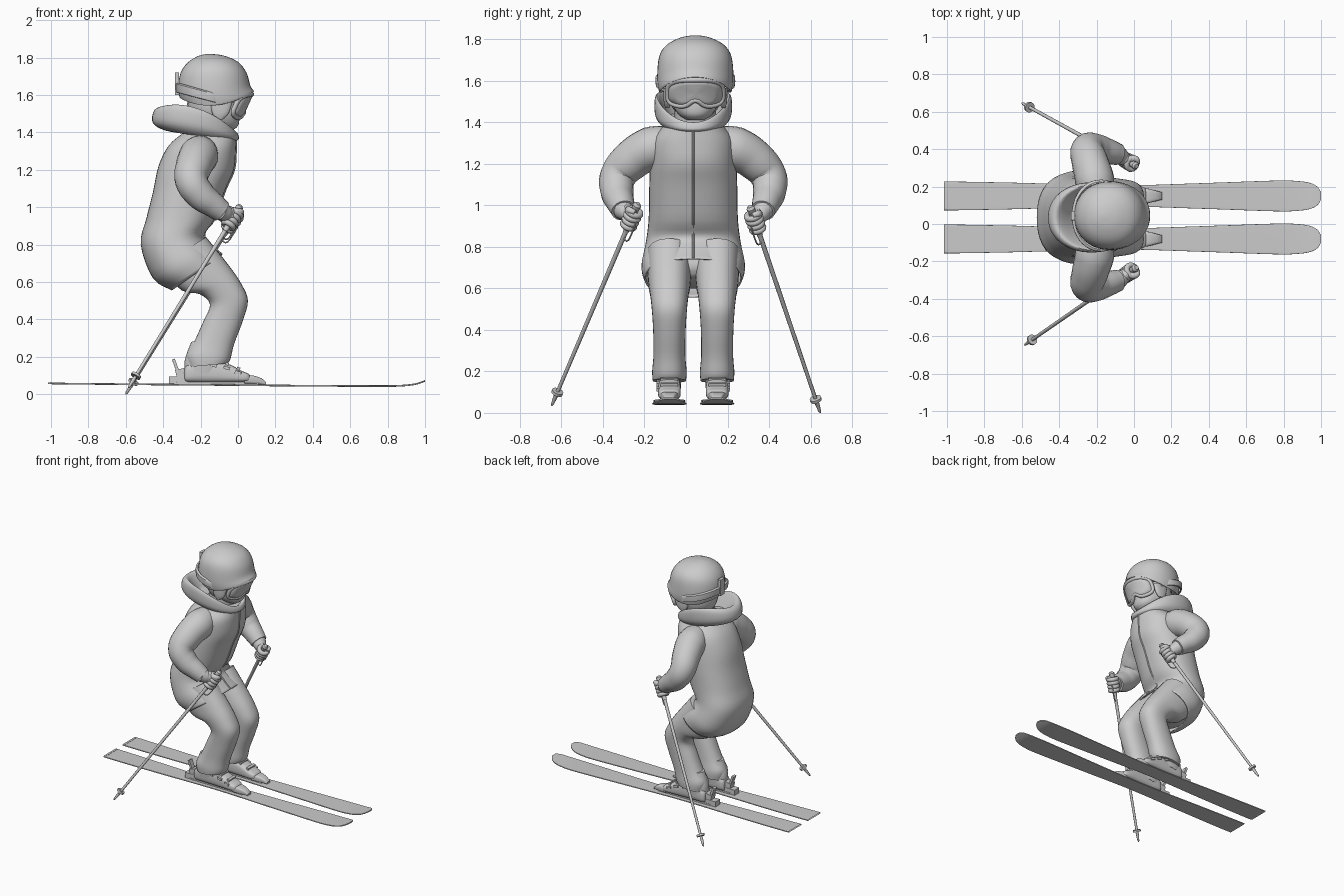
import bpy, bmesh, math
from mathutils import Vector

if "Cube" in bpy.data.objects:
    bpy.data.objects.remove(bpy.data.objects["Cube"])

C = 0.035  # the body's mirror plane in y


def sp(v, p):
    return math.copysign(abs(v) ** p, v)


def make(name, verts, faces, solid=0):
    me = bpy.data.meshes.new(name)
    me.from_pydata(verts, [], faces)
    bm = bmesh.new()
    bm.from_mesh(me)
    bmesh.ops.recalc_face_normals(bm, faces=bm.faces)
    bm.to_mesh(me)
    bm.free()
    ob = bpy.data.objects.new(name, me)
    bpy.context.collection.objects.link(ob)
    if solid:
        m = ob.modifiers.new("thickness", 'SOLIDIFY')
        m.thickness = solid
    return ob


def loft(name, secs, y=C, sides=32, e=2.3, steps=4, caps=(1, 1), solid=0):
    """Smooth loft; section = front x, z, back x, z, half width, [side lift]."""
    secs = [tuple(s) + (0,) * (6 - len(s)) for s in secs]
    rings, n = [], len(secs)
    for i in range(n - 1):
        q = [secs[max(i - 1, 0)], secs[i], secs[i + 1], secs[min(i + 2, n - 1)]]
        for k in range(steps + (i == n - 2)):
            t = k / steps
            rings.append([0.5 * (2 * b + (c - a) * t + (2 * a - 5 * b + 4 * c - d) * t * t
                                 + (3 * b - a - 3 * c + d) * t ** 3) for a, b, c, d in zip(*q)])
    verts, faces = [], []
    for fx, fz, bx, bz, hw, lift in rings:
        for j in range(sides):
            a = 2 * math.pi * j / sides
            c, s = sp(math.cos(a), 2 / e), sp(math.sin(a), 2 / e)
            verts.append(((fx + bx) / 2 + c * (fx - bx) / 2, y + hw * s,
                          (fz + bz) / 2 + c * (fz - bz) / 2 + lift * s * s))
    for r in range(len(rings) - 1):
        for j in range(sides):
            k = (j + 1) % sides
            faces.append((r * sides + j, r * sides + k, (r + 1) * sides + k, (r + 1) * sides + j))
    if caps[0]:
        faces.append(tuple(range(sides)))
    if caps[1]:
        faces.append(tuple(range(len(verts) - sides, len(verts))))
    return make(name, verts, faces, solid)


def tube(name, pts, closed=False, res=5):
    """Smooth tube through points (x, y, z, radius)."""
    cu = bpy.data.curves.new(name, 'CURVE')
    cu.dimensions = '3D'
    cu.bevel_depth, cu.bevel_resolution, cu.use_fill_caps, cu.resolution_u = 1, res, True, 6
    sl = cu.splines.new('BEZIER')
    sl.bezier_points.add(len(pts) - 1)
    sl.use_cyclic_u = closed
    for b, p in zip(sl.bezier_points, pts):
        b.co, b.radius = p[:3], p[3]
        b.handle_left_type = b.handle_right_type = 'AUTO'
    ob = bpy.data.objects.new(name, cu)
    bpy.context.collection.objects.link(ob)
    bpy.ops.object.select_all(action='DESELECT')
    bpy.context.view_layer.objects.active = ob
    ob.select_set(True)
    bpy.ops.object.convert(target='MESH')


def box(name, loc, size, tilt=0):
    bpy.ops.mesh.primitive_cube_add(size=1, location=loc, rotation=(0, tilt, 0))
    ob = bpy.context.object
    ob.name, ob.scale = name, size
    m = ob.modifiers.new("soft", 'BEVEL')
    m.width, m.segments = 0.006, 2


def ball(name, loc, size):
    bpy.ops.mesh.primitive_uv_sphere_add(segments=24, ring_count=14, radius=1, location=loc)
    bpy.context.object.name, bpy.context.object.scale = name, size


# jacket, open at the hem, with a zip down the front
jacket = [(-.085, .745, -.353, .555, .235), (-.14, .795, -.455, .62, .25), (-.18, .85, -.52, .80, .228),
          (-.13, .93, -.49, .94, .215), (-.065, 1.10, -.455, 1.08, .212), (-.022, 1.20, -.425, 1.22, .207),
          (-.012, 1.30, -.37, 1.33, .195), (-.01, 1.36, -.29, 1.40, .145), (-.005, 1.39, -.25, 1.44, .105)]
loft("jacket", jacket, caps=(0, 1), solid=.008, sides=40)
tube("zip", [(s[0], C, s[1], .006) for s in jacket], res=2)
loft("seat", [(-.17, .66, -.33, .60, .12), (-.15, .72, -.43, .64, .19), (-.20, .86, -.46, .84, .19)])

# folded hood and collar
loft("hood", [(-.02, 1.35, -.27, 1.39, .11), (0, 1.36, -.39, 1.41, .15), (.005, 1.37, -.455, 1.45, .182, .02),
              (0, 1.39, -.452, 1.51, .187, .05), (-.01, 1.40, -.42, 1.535, .175, .06),
              (-.03, 1.39, -.385, 1.51, .155, .05), (-.05, 1.37, -.33, 1.44, .12, .02)], sides=40, e=2.1)

# head, helmet, strap and goggles
H = C + .01
tube("neck", [(-.16, H, 1.34, .10), (-.14, H, 1.5, .10)])
ball("head", (-.135, H, 1.55), (.137, .135, .14))
loft("chin_mask", [(-.03, 1.41, -.19, 1.42, .05), (0, 1.435, -.22, 1.45, .085), (.008, 1.48, -.24, 1.5, .11),
                   (.005, 1.56, -.25, 1.56, .12)], H)
loft("helmet", [(.03, 1.63, -.285, 1.60, .15, -.04), (.05, 1.622, -.30, 1.583, .168, -.055),
                (.085, 1.618, -.312, 1.588, .176, -.05), (.066, 1.65, -.32, 1.635, .184, -.03),
                (.045, 1.72, -.308, 1.715, .174), (.0, 1.777, -.27, 1.772, .136),
                (-.075, 1.81, -.215, 1.807, .07), (-.14, 1.819, -.17, 1.819, .012)], H, sides=40, e=2.1)
loft("goggle_strap", [(-.02, 1.535, -.318, 1.615, .18), (-.02, 1.535, -.33, 1.615, .19),
                      (-.02, 1.575, -.332, 1.66, .192), (-.02, 1.58, -.318, 1.665, .18)],
     H, steps=2, caps=(0, 0), sides=40, e=2.1)
box("strap_clip", (-.326, H, 1.66), (.022, .05, .12))
for s in (-1, 1):
    loft("ear_pad", [(-.03, 1.56, -.15, 1.59, .02), (-.05, 1.50, -.14, 1.51, .018), (-.08, 1.47, -.12, 1.47, .01)],
         H + s * .135)


def goggle(t, f=1.0):
    y = .133 * sp(math.cos(t), .6) * f
    z = .064 * sp(math.sin(t), .6) * f
    if z < 0:
        z += .03 * f * math.exp(-(y / .035) ** 2)
    return (.045 + .45 * z - 3.4 * y * y, H + y, 1.54 + z)


ang = [2 * math.pi * i / 40 for i in range(40)]
tube("goggle_frame", [goggle(t) + (.013,) for t in ang], True, 3)
lens = [goggle(t, f) for f in (.98, .66, .33, .05) for t in ang]
make("goggle_lens", lens, [(r * 40 + j, r * 40 + (j + 1) % 40, r * 40 + 40 + (j + 1) % 40, r * 40 + 40 + j)
                           for r in range(3) for j in range(40)] + [tuple(range(120, 160))], .008)

poles = {-1: (Vector((.008, -.236, 1.0)), Vector((-.585, -.647, .035))),
         1: (Vector((.008, .312, .985)), Vector((-.60, .647, 0)))}
for s, (top, tip) in poles.items():
    y = C + s * .115
    # trouser leg
    loft("trouser_leg", [(-.17, .84, -.43, .68, .11), (-.05, .69, -.30, .555, .102), (.018, .59, -.205, .535, .092),
                         (.053, .50, -.15, .48, .084), (.025, .39, -.185, .39, .078), (-.02, .27, -.235, .28, .077),
                         (-.04, .19, -.275, .21, .083), (-.055, .165, -.265, .145, .08)], y)
    # boot shell, cuff and buckles
    loft("boot", [(-.288, .12, -.285, .075, .03), (-.27, .16, -.27, .065, .048), (-.18, .19, -.18, .062, .052),
                  (-.06, .165, -.06, .062, .054), (.02, .125, .02, .064, .054), (.055, .11, .055, .068, .045),
                  (.07, .09, .07, .072, .025)], y, e=3.2)
    loft("boot_cuff", [(-.09, .12, -.28, .10, .054), (-.06, .20, -.285, .18, .06), (-.03, .30, -.25, .28, .06)], y)
    for x, z in ((-.13, .155), (-.06, .14), (0, .115)):
        box("boot_buckle", (x, C + s * .17, z), (.035, .014, .016), .3)
        box("boot_strap", (x, y, z + .015), (.018, .085, .03), .3)
    # binding: plate, toe piece, heel piece and lever
    box("binding_plate", (-.11, y, .058), (.44, .06, .016))
    loft("toe_binding", [(.035, .10, .035, .055, .045), (.08, .10, .08, .054, .038), (.125, .085, .125, .052, .026),
                         (.15, .065, .15, .05, .02)], y, e=4)
    box("heel_binding", (-.32, y, .075), (.10, .055, .04))
    box("heel_block", (-.305, y, .105), (.05, .05, .06), -.25)
    box("heel_lever", (-.33, y, .145), (.016, .035, .09), -.35)
    # ski with waist, rounded tip and slight upturn
    loft("ski", [(x, z, x, z - .009, w) for x, w, z in (
        (-1, .072, .064), (-.985, .077, .062), (-.6, .07, .058), (-.1, .056, .054), (.35, .068, .05),
        (.75, .082, .048), (.87, .08, .05), (.94, .07, .057), (.98, .05, .068), (1, .02, .076))], y, sides=24, e=9)
    # sleeve and glove cuff
    a = [(-.2, .09, 1.30, .085), (-.21, .20, 1.275, .105), (-.235, .295, 1.22, .098), (-.248, .362, 1.14, .088),
         (-.20, .367, 1.065, .08), (-.13, .35, 1.01, .067), (-.085, .337, .975, .058)]
    tube("sleeve", [(p[0], C + s * p[1], p[2], p[3]) for p in a], res=8)
    # pole: shaft, tip, basket, grip
    d = (tip - top).normalized()
    rot = d.to_track_quat('Z', 'Y').to_euler()
    base = tip - d * .06
    tube("pole_shaft", [(*top, .012), (*base, .009)], res=3)
    tube("pole_tip", [(*base, .011), (*(tip - d * .01), .007), (*tip, .003)], res=3)
    bpy.ops.mesh.primitive_cylinder_add(vertices=24, radius=.028, depth=.014, location=tip - d * .08, rotation=rot)
    bpy.context.object.name = "pole_basket"
    tube("pole_grip", [(*(top - d * .012), .012), (*top, .021), (*(top + d * .03), .017), (*(top + d * .10), .018),
                       (*(top + d * .16), .014)])
    # gloved fist: wrist, palm, curled fingers, thumb
    g = top + d * .075
    wrist = Vector((-.09, C + s * .34, .98))
    out = (wrist - g) - d * (wrist - g).dot(d)
    out.normalize()
    palm = g + out * .03
    tube("glove_wrist", [(*wrist, .05), (*(wrist * .4 + palm * .6), .044), (*palm, .036)])
    ball("palm", palm, (.036, .036, .05))
    for k in range(4):
        bpy.ops.mesh.primitive_torus_add(location=g + d * (k * .026 - .034), rotation=rot, major_radius=.031 - k * .001,
                                         minor_radius=.0155, major_segments=24, minor_segments=10)
        bpy.context.object.name = "finger"
    side = d.cross(out)
    tube("thumb", [(*(palm - d * .02), .02), (*(g - d * .045 + side * s * .032), .017),
                   (*(g - d * .05 - out * .025 + side * s * .015), .013)])
    # wrist loop hanging from the grip
    tube("pole_strap", [(*(g - d * .04 - out * .03), .004), (*(g + d * .04 - out * .045), .004),
                        (*(g + d * .12 - out * .02), .004), (*(g + d * .07), .004)], res=2)

# smooth shading everywhere, keeping hard edges
bpy.ops.object.select_all(action='SELECT')
bpy.ops.object.shade_smooth_by_angle(angle=math.radians(40))
